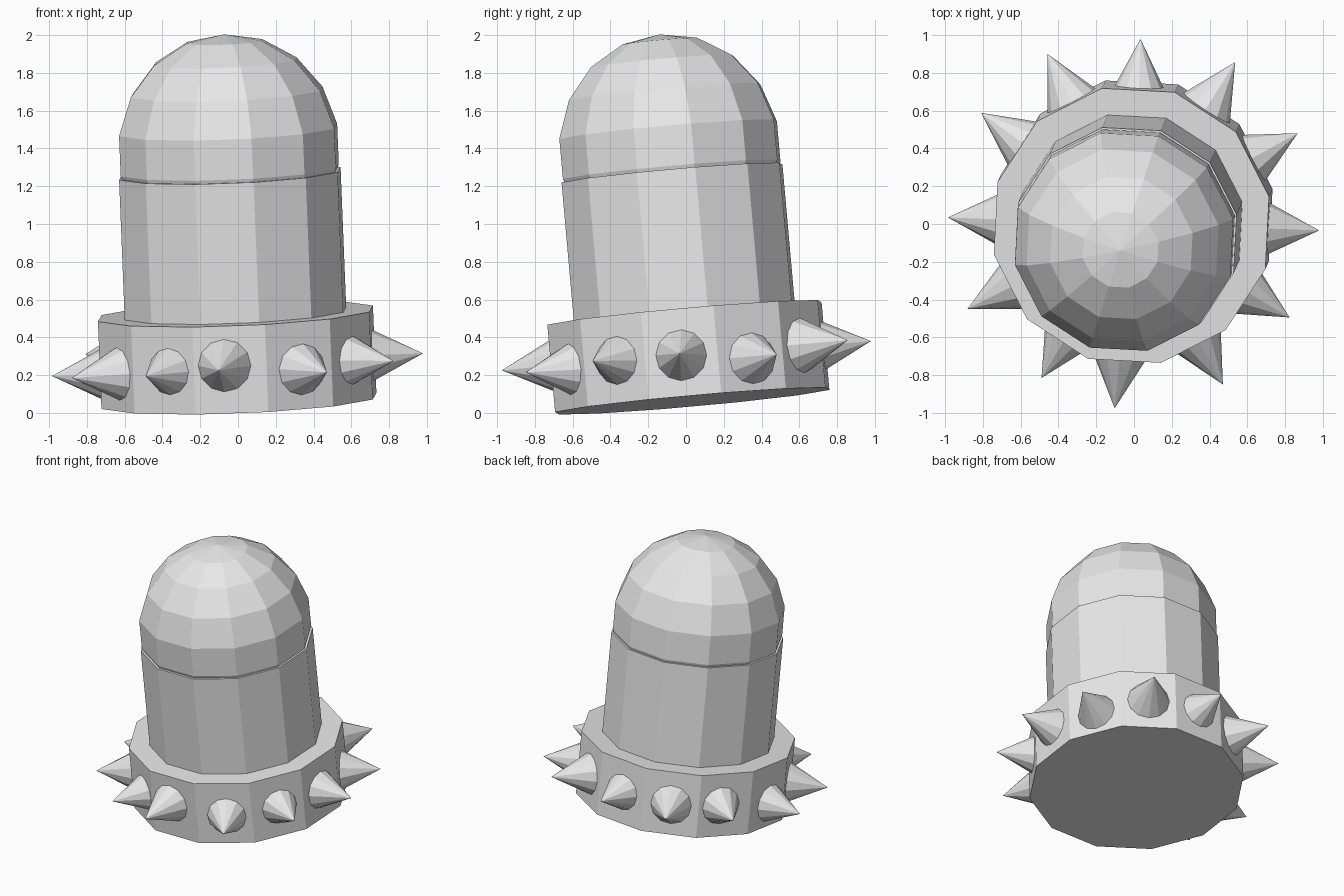
import bpy
import bmesh
from math import cos, sin, radians
from mathutils import Matrix, Vector

cube = bpy.data.objects.get("Cube")
if cube:
    bpy.data.objects.remove(cube, do_unlink=True)

SIDES = 12
FOOT = Vector((0.005, 0.033, 0.063))        # centre of the underside
AXIS = Vector((-0.04, -0.089, 1)).normalized()
# Leaning frame: upright z turned onto the axis, with a slight clockwise twist
LEAN = (Matrix.Translation(FOOT)
        @ Vector((0, 0, 1)).rotation_difference(AXIS).to_matrix().to_4x4()
        @ Matrix.Rotation(radians(-3), 4, 'Z'))

grey = bpy.data.materials.new("plain_grey")
grey.use_nodes = True
grey.diffuse_color = (0.8, 0.8, 0.8, 1)
grey.node_tree.nodes["Principled BSDF"].inputs["Base Color"].default_value = (0.8, 0.8, 0.8, 1)


def finish(name, bm, matrix):
    """Turn a bmesh into a flat-shaded object placed by matrix."""
    mesh = bpy.data.meshes.new(name)
    bm.transform(matrix)
    bm.to_mesh(mesh)
    bm.free()
    mesh.materials.append(grey)
    obj = bpy.data.objects.new(name, mesh)
    bpy.context.collection.objects.link(obj)
    return obj


def drum(name, radius, bottom, top):
    """Twelve-sided prism along the leaning axis, flat side to the front."""
    bm = bmesh.new()
    bmesh.ops.create_cone(bm, cap_ends=True, segments=SIDES, radius1=radius,
                          radius2=radius, depth=top - bottom)
    place = Matrix.Translation((0, 0, (top + bottom) / 2))
    finish(name, bm, LEAN @ place @ Matrix.Rotation(radians(15), 4, 'Z'))


# Base collar and main body
drum("base_collar", 0.745, 0, 0.465)
drum("body", 0.6, 0.4, 1.21)

# Faceted dome resting inside the top of the body
bm = bmesh.new()
bmesh.ops.create_uvsphere(bm, u_segments=SIDES, v_segments=9, radius=0.6)
finish("dome", bm, LEAN @ Matrix.Translation((0, 0, 1.335))
       @ Matrix.Rotation(radians(15), 4, 'Z') @ Matrix.Diagonal((1, 1, 1.025, 1)))

# Ring of slightly uneven spikes: direction in degrees, reach, tip height
SPIKES = [(-96, 0.98, 0.225), (-61, 0.97, 0.215), (-31, 0.96, 0.275),
          (-2, 0.98, 0.315), (29, 0.99, 0.31), (58, 1.01, 0.385),
          (88, 0.98, 0.38), (117, 1.01, 0.345), (144, 1.0, 0.31),
          (178, 0.985, 0.195), (207, 0.988, 0.185), (239, 0.95, 0.195)]
SPIKE_LENGTH = 0.33
for number, (angle, reach, height) in enumerate(SPIKES, 1):
    a = radians(angle)
    tip = Vector((reach * cos(a), reach * sin(a), height))
    out = Vector((cos(a), sin(a), 0))
    out = (out - AXIS * out.dot(AXIS)).normalized()   # square to the axis
    bm = bmesh.new()
    bmesh.ops.create_cone(bm, cap_ends=True, segments=SIDES, radius1=0.168,
                          radius2=0, depth=SPIKE_LENGTH)
    bmesh.ops.remove_doubles(bm, verts=bm.verts, dist=0.0001)
    turn = out.to_track_quat('Z', 'Y').to_matrix().to_4x4()
    finish(f"spike_{number}", bm,
           Matrix.Translation(tip - out * SPIKE_LENGTH / 2) @ turn)
